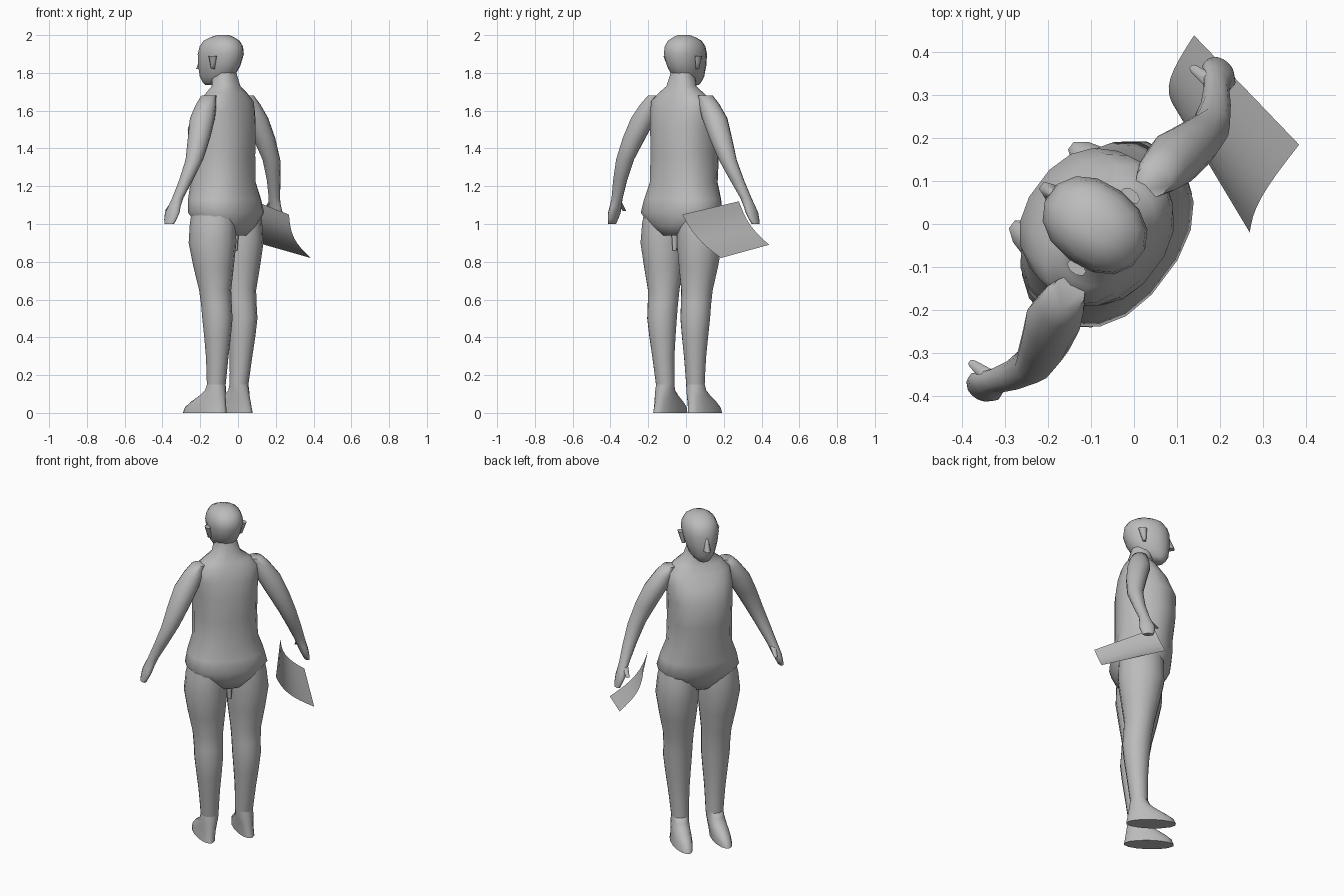
import bpy, bmesh, math
from mathutils import Vector

cube = bpy.data.objects.get("Cube")
if cube:
    bpy.data.objects.remove(cube, do_unlink=True)

grey = bpy.data.materials.new("plain grey")
grey.use_nodes = True
grey.diffuse_color = (0.5, 0.5, 0.5, 1)
shader = grey.node_tree.nodes["Principled BSDF"]
shader.inputs["Base Color"].default_value = grey.diffuse_color

# Body axes: the figure stands turned about the vertical
FORWARD = Vector((-0.8, 0.6, 0))
LEFT = Vector((-0.6, -0.8, 0))
UP = Vector((0, 0, 1))
ORIGIN = Vector((-0.055, -0.03, 0))


def ring(height, depth, width=None, forward=0.0, left=0.0):
    """One level cross-section: its centre, then its half depth and half width."""
    return Vector((forward, left, height, depth, width or depth))


def spline(rings, steps):
    """Resample the rings along a smooth curve through all of them."""
    result = []
    last = len(rings) - 1
    for index in range(last):
        start, end = rings[index], rings[index + 1]
        before, after = rings[max(index - 1, 0)], rings[min(index + 2, last)]
        leave, arrive = (end - before) / 2, (after - start) / 2
        for step in range(steps):
            t = step / steps
            blend = t * t * (3 - 2 * t)
            pull = t * (1 - t)
            result.append(start * (1 - blend) + end * blend
                          + leave * pull * (1 - t) - arrive * pull * t)
    return result + [rings[last]]


def finish(name, bm):
    bmesh.ops.recalc_face_normals(bm, faces=bm.faces)
    mesh = bpy.data.meshes.new(name)
    bm.to_mesh(mesh)
    bm.free()
    mesh.materials.append(grey)
    obj = bpy.data.objects.new(name, mesh)
    bpy.context.collection.objects.link(obj)
    bpy.ops.object.select_all(action='DESELECT')
    obj.select_set(True)
    bpy.context.view_layer.objects.active = obj
    bpy.ops.object.shade_smooth_by_angle(angle=math.radians(70))


def loft(name, rings, side=1, sides=14, power=2.0, steps=2):
    """Skin the rings; power above two makes them boxier, side mirrors them."""
    bm = bmesh.new()
    loops = []
    for forward, left, height, depth, width in spline(rings, steps):
        loop = []
        for corner in range(sides):
            angle = math.tau * (corner + 0.5) / sides
            c, s = math.cos(angle), math.sin(angle)
            along = forward + depth * math.copysign(abs(c) ** (2 / power), c)
            across = left + width * math.copysign(abs(s) ** (2 / power), s)
            point = ORIGIN + FORWARD * along + LEFT * across * side + UP * height
            loop.append(bm.verts.new(point))
        loops.append(loop)
    for lower, upper in zip(loops, loops[1:]):
        for corner in range(sides):
            previous = corner - 1
            bm.faces.new((lower[previous], lower[corner],
                          upper[corner], upper[previous]))
    bm.faces.new(loops[0])
    bm.faces.new(loops[-1])
    finish(name, bm)


# Torso from crotch to neck
crotch = ring(height=0.94, depth=0.1, width=0.1)
hips = ring(height=1.06, depth=0.17, width=0.23, forward=0.01)
waist = ring(height=1.22, depth=0.16, width=0.18, forward=0.03)
chest = ring(height=1.5, depth=0.17, width=0.18, forward=0.04)
shoulders = ring(height=1.65, depth=0.11, width=0.18, forward=0.01)
neck_base = ring(height=1.73, depth=0.07, width=0.08, forward=0.01)
neck_top = ring(height=1.84, depth=0.06, forward=0.03)
loft("torso", [crotch, hips, waist, chest, shoulders, neck_base, neck_top],
     sides=18, power=2.3)

# Head and nose
chin = ring(height=1.735, depth=0.03, forward=0.11)
jaw = ring(height=1.78, depth=0.1, width=0.07, forward=0.07)
temples = ring(height=1.9, depth=0.13, width=0.1, forward=0.045)
skull = ring(height=1.97, depth=0.1, width=0.08, forward=0.04)
crown = ring(height=2, depth=0.03, forward=0.03)
loft("head", [chin, jaw, temples, skull, crown], power=2.2)

nose_tip = ring(height=1.82, depth=0.03, width=0.02, forward=0.175)
nose_bridge = ring(height=1.9, depth=0.01, forward=0.16)
loft("nose", [nose_tip, nose_bridge], sides=6)

# Leg joints, from the ankle up
ankle = ring(height=0.15, depth=0.05, left=0.1)
shin = ring(height=0.3, depth=0.06, left=0.105, forward=-0.01)
calf = ring(height=0.5, depth=0.08, left=0.11, forward=-0.015)
knee = ring(height=0.65, depth=0.085, left=0.11)
thigh = ring(height=0.9, depth=0.13, width=0.12, left=0.12, forward=0.01)
hip_joint = ring(height=1.08, depth=0.12, width=0.1, left=0.11, forward=0.01)
leg = [ankle, shin, calf, knee, thigh, hip_joint]

# Foot: a long sole that shrinks towards the ankle over a fixed heel
foot = []
for level in range(6):
    rise = level / 5
    length = 0.05 + 0.045 * (1 + math.cos(math.pi * rise))
    foot.append(ring(height=ankle.z * rise, depth=length, width=0.05,
                     forward=length - 0.075 + 0.025 * rise,
                     left=0.115 - 0.015 * rise))

# Arm joints, from the fingertips up
fingertips = ring(height=1, depth=0.03, width=0.015, left=0.475, forward=0.03)
palm = ring(height=1.06, depth=0.045, width=0.025, left=0.455, forward=0.025)
wrist = ring(height=1.14, depth=0.03, left=0.425, forward=0.01)
elbow = ring(height=1.34, depth=0.045, width=0.05, left=0.34, forward=-0.035)
upper_arm = ring(height=1.56, depth=0.065, width=0.07, left=0.235, forward=-0.01)
arm_root = ring(height=1.68, depth=0.04, left=0.165)
arm = [fingertips, palm, wrist, elbow, upper_arm, arm_root]

thumb_tip = ring(height=1.07, depth=0.01, left=0.43, forward=0.08)
thumb_root = ring(height=1.13, depth=0.02, left=0.43, forward=0.015)

ear_lobe = ring(height=1.82, depth=0.01, left=0.09, forward=0.03)
ear_top = ring(height=1.89, depth=0.025, width=0.015, left=0.105, forward=0.02)

for side, label in ((1, "left"), (-1, "right")):
    loft(label + "_leg", leg, side)
    loft(label + "_foot", foot, side, steps=1)
    loft(label + "_arm", arm, side, sides=12)
    loft(label + "_thumb", [thumb_tip, thumb_root], side, sides=6)
    loft(label + "_ear", [ear_lobe, ear_top], side, sides=8)

# Small flap hanging between the thighs
flap_tip = ring(height=0.86, depth=0.012, forward=-0.05)
flap_root = ring(height=1, depth=0.025, width=0.018, forward=-0.05)
loft("hanging_flap", [flap_tip, flap_root], sides=6)

# Curved sheet beside the right hand
top_back = Vector((0.27, -0.02, 1.05))
top_front = Vector((0.09, 0.28, 1.12))
low_back = Vector((0.385, 0.185, 0.82))
low_front = Vector((0.14, 0.44, 0.89))
sag = Vector((-0.03, -0.02, -0.01))
bm = bmesh.new()
strips = 8
rows = []
for strip in range(strips + 1):
    t = strip / strips
    bend = sag * math.sin(math.pi * t)
    rows.append([bm.verts.new(top_back.lerp(low_back, t) + bend),
                 bm.verts.new(top_front.lerp(low_front, t) + bend)])
for upper, lower in zip(rows, rows[1:]):
    bm.faces.new((*upper, *reversed(lower)))
finish("curved_sheet", bm)
